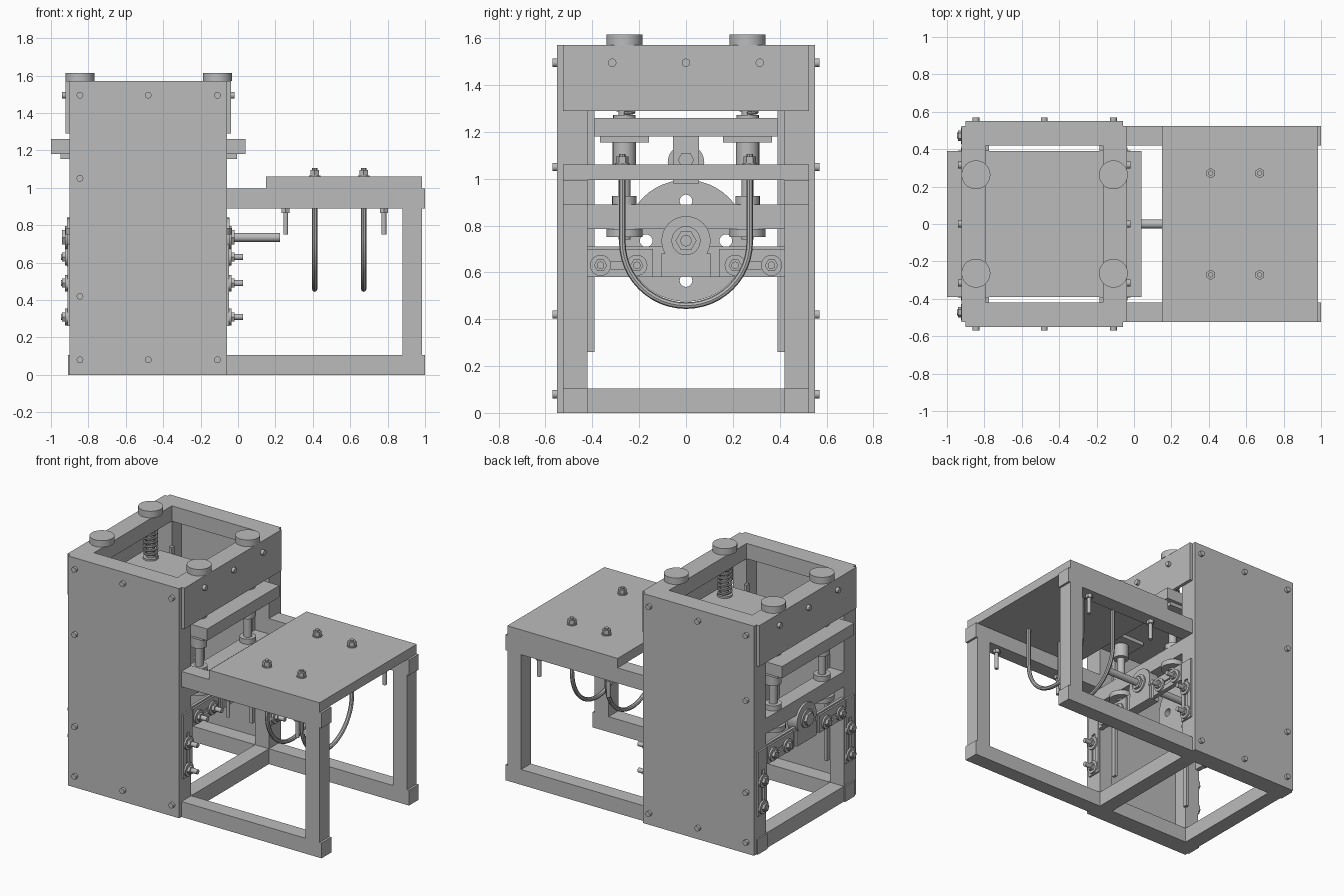
import bpy, bmesh, math
from mathutils import Matrix, Vector

old = bpy.data.objects.get("Cube")
if old:
    bpy.data.objects.remove(old, do_unlink=True)

grey = bpy.data.materials.new("machine_grey")
grey.use_nodes = True
COLOUR = (0.5, 0.5, 0.5, 1)
grey.diffuse_color = COLOUR
grey.node_tree.nodes["Principled BSDF"].inputs["Base Color"].default_value = COLOUR
made = []


def add(name, data):
    ob = bpy.data.objects.new(name, data)
    bpy.context.collection.objects.link(ob)
    data.materials.append(grey)
    made.append(ob)
    return ob


def box(name, xs, ys, zs):
    lo, hi = zip(*(sorted(r) for r in (xs, ys, zs)))
    lo, hi = Vector(lo), Vector(hi)
    bm = bmesh.new()
    bmesh.ops.create_cube(bm, size=1)
    for v in bm.verts:
        v.co = Vector([(lo[i] + hi[i]) / 2 + v.co[i] * (hi[i] - lo[i]) for i in range(3)])
    me = bpy.data.meshes.new(name)
    bm.to_mesh(me)
    bm.free()
    return add(name, me)


def cyl(name, axis, span, centre, r, sides=24):
    """Cylinder along an axis; centre gives the two other coordinates in order."""
    bm = bmesh.new()
    turn = {"x": Matrix.Rotation(math.pi / 2, 4, "Y"),
            "y": Matrix.Rotation(math.pi / 2, 4, "X"), "z": Matrix()}[axis]
    pos = list(centre)
    pos.insert("xyz".index(axis), sum(span) / 2)
    bmesh.ops.create_cone(bm, cap_ends=True, segments=sides, radius1=r, radius2=r,
                          depth=abs(span[1] - span[0]), matrix=Matrix.Translation(pos) @ turn)
    me = bpy.data.meshes.new(name)
    bm.to_mesh(me)
    bm.free()
    return add(name, me)


def from_curve(name, cu):
    tmp = bpy.data.objects.new("tmp", cu)
    bpy.context.collection.objects.link(tmp)
    dg = bpy.context.evaluated_depsgraph_get()
    me = bpy.data.meshes.new_from_object(tmp.evaluated_get(dg))
    bpy.data.objects.remove(tmp, do_unlink=True)
    me.materials.clear()
    return add(name, me)


def tube(name, points, r):
    cu = bpy.data.curves.new(name, "CURVE")
    cu.dimensions = "3D"
    cu.bevel_depth, cu.bevel_resolution, cu.use_fill_caps = r, 2, True
    sp = cu.splines.new("POLY")
    sp.points.add(len(points) - 1)
    for p, co in zip(sp.points, points):
        p.co = (*co, 1)
    return from_curve(name, cu)


def drilled_disc(name, x, half, z, r, hole, pitch):
    cu = bpy.data.curves.new(name, "CURVE")
    cu.dimensions, cu.fill_mode, cu.extrude = "2D", "BOTH", half
    rings = [(0, 0, r, 48)]
    rings += [(pitch * math.cos(k * math.pi / 2), pitch * math.sin(k * math.pi / 2), hole, 20)
              for k in range(4)]
    for cx, cy, rad, n in rings:
        sp = cu.splines.new("POLY")
        sp.points.add(n - 1)
        sp.use_cyclic_u = True
        for k, p in enumerate(sp.points):
            a = 2 * math.pi * k / n
            p.co = (cx + rad * math.cos(a), cy + rad * math.sin(a), 0, 1)
    ob = from_curve(name, cu)
    ob.data.transform(Matrix.Translation((x, 0, z)) @ Matrix.Rotation(math.pi / 2, 4, "Y"))


T = 0.105                     # square bar size
X0, X1 = -0.9, -0.06          # tower ends
XM = (X0 + X1) / 2
Y1, YI = 0.525, 0.42          # outer and inner faces of the side bars
TOP = 1.57
RODS = (-0.845, -0.11)
ends = [(-1, X0), (1, X1)]    # outward direction and face of each tower end

# Tower and table side bars
for s in (-1, 1):
    bar = (s * YI, s * Y1)
    for d, x in ends:
        box("tower_post", (x, x - d * T), bar, (0, TOP))
        box("post_angle_strip", (x - d * T, x - d * (T + 0.02)), (s * 0.39, s * YI), (0.26, 1.3))
    box("tower_top_rail", (X0, X1), bar, (TOP - T, TOP))
    box("bottom_rail", (X0, 0.985), bar, (0, T))
    box("table_rail", (X1 - T, 0.985), bar, (0.89, 0.995))
    box("table_leg", (0.88, 0.985), bar, (0, 0.995))
    for z in (0, 0.89):
        box("rail_end_cap", (0.985, 1.0), bar, (z, z + T))
    box("foot_cap", (X0 - 0.01, X0), bar, (0, T))
    # Side cover with screws
    box("side_cover", (X0, X1), (s * Y1, s * 0.55), (0, TOP))
    spots = [(x, z) for x in (-0.845, -0.48, -0.11) for z in (0.08, 1.495)]
    for x, z in spots + [(-0.845, 0.42), (-0.845, 1.05)]:
        cyl("cover_screw", "y", (s * 0.55, s * 0.57), (x, z), 0.018, 16)
    # Bolts hanging below the table rails
    for x in (0.255, 0.78):
        cyl("hanging_bolt", "z", (0.75, 0.89), (x, s * 0.472), 0.013, 16)
        cyl("hanging_nut", "z", (0.865, 0.89), (x, s * 0.472), 0.025, 6)


def bolt(d, x, y, z):
    cyl("bracket_washer", "x", (x, x + d * 0.012), (y, z), 0.045)
    cyl("bracket_nut", "x", (x + d * 0.012, x + d * 0.03), (y, z), 0.028, 6)
    cyl("bracket_bolt", "x", (x - d * 0.05, x + (0.075 if d > 0 else -0.035)), (y, z), 0.016, 16)


def slotted(d, x, ys, zs, slot_y, slot_z):
    """Plate with one slot, framed from four strips."""
    xs = (x, x + d * 0.012)
    box("slot_plate_side", xs, (ys[0], slot_y[0]), zs)
    box("slot_plate_side", xs, (slot_y[1], ys[1]), zs)
    box("slot_plate_end", xs, slot_y, (zs[0], slot_z[0]))
    box("slot_plate_end", xs, slot_y, (slot_z[1], zs[1]))


for d, x in ends:
    inner = x - d * T
    # Cross bars
    for name, z in (("bottom_cross_bar", 0), ("middle_cross_bar", 0.785), ("top_cross_bar", TOP - T)):
        box(name, (x, inner), (-YI, YI), (z, z + T))
    # Upper end cover
    box("end_cover", (x, x + d * 0.022), (-Y1, Y1), (1.29, TOP))
    for y in (-0.315, 0, 0.315):
        cyl("end_screw", "x", (x + d * 0.022, x + d * 0.042), (y, 1.495), 0.018, 16)
    # Adjustable bearing bracket
    box("bearing_bracket", (x, x - d * 0.02), (-YI, YI), (0.58, 0.71))
    for s in (-1, 1):
        ys = sorted((s * 0.425, s * 0.52))
        slotted(d, x, ys, (0.26, 0.7), (s * 0.472 - 0.016, s * 0.472 + 0.016), (0.29, 0.56))
        for z in (0.31, 0.49):
            bolt(d, x + d * 0.012, s * 0.472, z)
        ys = sorted((s * 0.14, s * YI))
        slotted(d, x, ys, (0.58, 0.7), sorted((s * 0.17, s * 0.4)), (0.615, 0.645))
        for y in (0.21, 0.365):
            bolt(d, x + d * 0.012, s * y, 0.63)
    box("bearing_block", (x - d * 0.06, x + d * 0.014), (-0.105, 0.105), (0.58, 0.68))
    cyl("bearing_housing", "x", (x - d * 0.06, x + d * 0.014), (0, 0.735), 0.105, 32)
    cyl("bearing_ring", "x", (x, x + d * 0.024), (0, 0.735), 0.062)
    cyl("shaft_nut", "x", (x, x + d * 0.042), (0, 0.735), 0.045, 6)

# Drive shaft, drilled wheel and follower
cyl("drive_shaft", "x", (-0.93, 0.225), (0, 0.735), 0.024)
drilled_disc("drive_wheel", XM, 0.05, 0.735, 0.26, 0.027, 0.17)
cyl("follower_roller", "x", (XM - 0.04, XM + 0.04), (0, 1.07), 0.078)
for s in (-1, 1):
    box("follower_fork", (XM + s * 0.045, XM + s * 0.065), (-0.055, 0.055), (0.98, 1.18))
cyl("follower_axle", "x", (XM - 0.09, XM + 0.09), (0, 1.08), 0.035, 6)

# Moving platen
box("platen", (-1, 0.04), (-0.39, 0.39), (1.18, 1.26))

# Guide rods with bushings, springs and caps
for x in RODS:
    for s in (-1, 1):
        c = (x, s * 0.263)
        cyl("guide_rod", "z", (0.74, 1.58), c, 0.026)
        cyl("lower_flange", "z", (0.75, 0.785), c, 0.077, 32)
        cyl("upper_collar", "z", (0.89, 0.925), c, 0.052)
        cyl("platen_bushing", "z", (1.06, 1.155), c, 0.05)
        box("platen_pad", (x - 0.105, x + 0.105), (c[1] - 0.105, c[1] + 0.105), (1.155, 1.18))
        cyl("spring_seat", "z", (1.26, 1.272), c, 0.048)
        cyl("rod_cap", "z", (TOP, 1.615), c, 0.077, 40)
        turns, n = 7, 14
        coil = [(x + 0.04 * math.cos(2 * math.pi * k / n), c[1] + 0.04 * math.sin(2 * math.pi * k / n),
                 1.278 + 0.187 * k / (turns * n)) for k in range(turns * n + 1)]
        tube("return_spring", coil, 0.008)

# Table top with hanging U bolts
box("table_top", (0.15, 0.985), (-Y1, Y1), (0.995, 1.06))
R = 0.272
for x in (0.41, 0.672):
    arc = [(x, -R * math.cos(math.pi * k / 24), 0.73 - R * math.sin(math.pi * k / 24)) for k in range(25)]
    tube("u_bolt", [(x, -R, 1.105)] + arc + [(x, R, 1.105)], 0.014)
    for s in (-1, 1):
        cyl("u_bolt_washer", "z", (1.06, 1.067), (x, s * R), 0.031)
        cyl("u_bolt_nut", "z", (1.067, 1.095), (x, s * R), 0.027, 6)

# Smooth the round parts, keep edges sharp
bpy.ops.object.select_all(action="DESELECT")
for ob in made:
    ob.select_set(True)
bpy.context.view_layer.objects.active = made[0]
bpy.ops.object.shade_smooth_by_angle(angle=math.radians(35))
